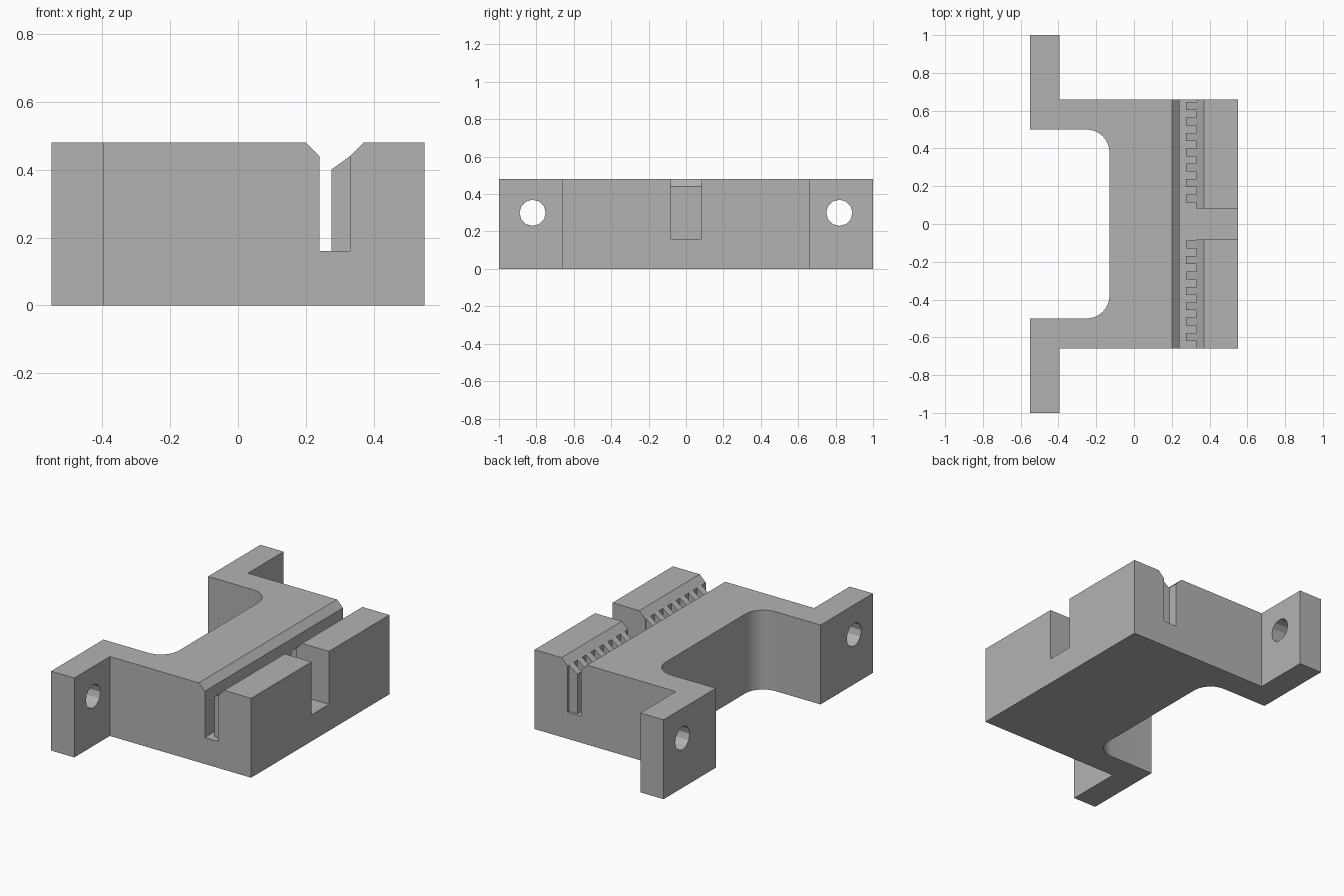
import bpy
import bmesh
from math import sin, cos, pi, radians
from mathutils import Vector

cube = bpy.data.objects.get("Cube")
if cube:
    bpy.data.objects.remove(cube, do_unlink=True)

grey = bpy.data.materials.new("plain grey")
grey.use_nodes = True
grey.diffuse_color = (0.45, 0.45, 0.45, 1)
grey.node_tree.nodes["Principled BSDF"].inputs["Base Color"].default_value = grey.diffuse_color


def prism(name, points, depth):
    """Closed prism from a loop of points, swept along the depth vector."""
    bm = bmesh.new()
    face = bm.faces.new([bm.verts.new(p) for p in points])
    swept = bmesh.ops.extrude_face_region(bm, geom=[face], use_keep_orig=True)
    verts = [v for v in swept["geom"] if isinstance(v, bmesh.types.BMVert)]
    bmesh.ops.translate(bm, verts=verts, vec=Vector(depth))
    bmesh.ops.recalc_face_normals(bm, faces=bm.faces)
    mesh = bpy.data.meshes.new(name)
    bm.to_mesh(mesh)
    bm.free()
    mesh.materials.append(grey)
    obj = bpy.data.objects.new(name, mesh)
    bpy.context.collection.objects.link(obj)
    return obj


def cut(target, cutter):
    """Subtract the cutter and throw it away."""
    cutter.hide_render = True
    mod = target.modifiers.new("cut", "BOOLEAN")
    mod.operation = "DIFFERENCE"
    mod.solver = "EXACT"
    mod.object = cutter
    bpy.context.view_layer.objects.active = target
    bpy.ops.object.modifier_apply(modifier=mod.name)
    bpy.data.objects.remove(cutter, do_unlink=True)


HEIGHT, FLOOR = 0.48, 0.16

# Body outline: block, two mounting ears and a rounded recess between them
radius, segments = 0.12, 10
half = [(0.55, 0.66), (-0.395, 0.66), (-0.395, 1.0), (-0.55, 1.0), (-0.55, 0.5)]
for i in range(segments + 1):
    a = pi / 2 * (1 - i / segments)
    half.append((-0.13 - radius + radius * cos(a), 0.5 - radius + radius * sin(a)))
outline = half + [(x, -y) for x, y in reversed(half)]
body = prism("clamp_body", [(x, y, 0) for x, y in outline], (0, 0, HEIGHT))

# Belt slot with chamfered lips
slot = [(0.24, FLOOR), (0.33, FLOOR), (0.33, 0.44), (0.40, 0.51), (0.17, 0.51), (0.24, 0.44)]
cut(body, prism("slot_cutter", [(x, -0.7, z) for x, z in slot], (0, 1.4, 0)))

# Notch through the middle of the toothed wall
notch = [(-0.083, FLOOR), (0.083, FLOOR), (0.083, 0.6), (-0.083, 0.6)]
cut(body, prism("notch_cutter", [(0.3, y, z) for y, z in notch], (0.4, 0, 0)))

# Screw holes in the ears
for side in (-1, 1):
    ring = [2 * pi * i / 12 for i in range(12)]
    hole = [(-0.7, side * 0.82 + 0.07 * cos(a), 0.3 + 0.07 * sin(a)) for a in ring]
    cut(body, prism("hole_cutter", hole, (0.5, 0, 0)))

bpy.ops.object.select_all(action="DESELECT")
body.select_set(True)
bpy.context.view_layer.objects.active = body
bpy.ops.object.shade_smooth_by_angle(angle=radians(20))

# Belt teeth, evenly pitched along the wall and left out at the notch
tooth = [(0.275, FLOOR - 0.01), (0.345, FLOOR - 0.01), (0.345, 0.44), (0.33, 0.44), (0.275, 0.40)]
pitch, width = 0.0815, 0.042
for n in range(16):
    y = 0.645 - n * pitch - width
    if abs(y + width / 2) > 0.09:
        prism("belt_tooth", [(x, y, z) for x, z in tooth], (0, width, 0))
